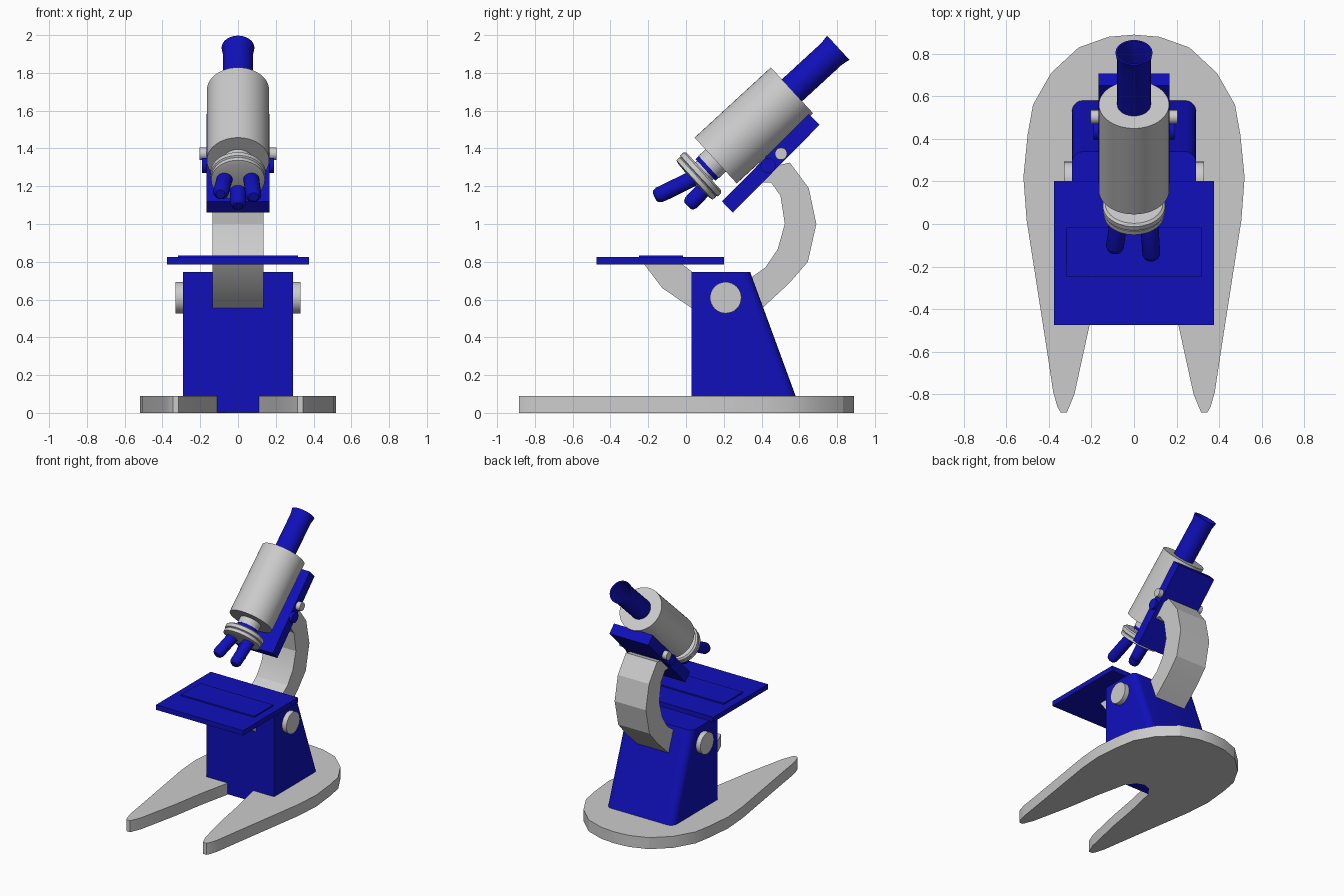
import bpy, bmesh, math
from mathutils import Vector

if "Cube" in bpy.data.objects:
    bpy.data.objects.remove(bpy.data.objects["Cube"])

BLUE = bpy.data.materials.new("blue_paint")
BLUE.diffuse_color = (0.005, 0.005, 0.5, 1)
BLUE.use_nodes = True
BLUE.node_tree.nodes["Principled BSDF"].inputs["Base Color"].default_value = BLUE.diffuse_color


def finish(name, bm, mat=None, smooth=30):
    bmesh.ops.remove_doubles(bm, verts=bm.verts, dist=1e-5)
    bmesh.ops.recalc_face_normals(bm, faces=bm.faces)
    mesh = bpy.data.meshes.new(name)
    bm.to_mesh(mesh)
    bm.free()
    ob = bpy.data.objects.new(name, mesh)
    bpy.context.collection.objects.link(ob)
    if mat:
        mesh.materials.append(mat)
    bpy.ops.object.select_all(action='DESELECT')
    ob.select_set(True)
    bpy.context.view_layer.objects.active = ob
    if smooth:
        bpy.ops.object.shade_smooth_by_angle(angle=math.radians(smooth))
    return ob


def prism(name, pts, lo, hi, axis, mat=None, smooth=20):
    """Extrude a profile: axis 'x' takes (y, z) points, axis 'z' takes (x, y)."""
    bm = bmesh.new()
    place = (lambda p, h: (h, *p)) if axis == 'x' else (lambda p, h: (*p, h))
    face = bm.faces.new([bm.verts.new(place(p, lo)) for p in pts])
    new = bmesh.ops.extrude_face_region(bm, geom=[face])["geom"]
    offset = Vector(place((0, 0), hi - lo))
    bmesh.ops.translate(bm, vec=offset, verts=[v for v in new if isinstance(v, bmesh.types.BMVert)])
    return finish(name, bm, mat, smooth)


def lathe(name, profile, origin, direction, mat=None, n=32):
    """Revolve (radius, distance) points around a line."""
    bm = bmesh.new()
    rot = Vector(direction).to_track_quat('Z', 'Y')
    rings = []
    for r, t in profile:
        rings.append([bm.verts.new(Vector(origin) + rot @ Vector(
            (r * math.cos(2 * math.pi * i / n), r * math.sin(2 * math.pi * i / n), t)))
            for i in range(n)])
    for a, b in zip(rings, rings[1:]):
        for i in range(n):
            j = (i + 1) % n
            bm.faces.new((a[i], a[j], b[j], b[i]))
    return finish(name, bm, mat)


def rect(x0, x1, y0, y1):
    return [(x0, y0), (x1, y0), (x1, y1), (x0, y1)]


# Horseshoe base
half = [(0.12, 0.88), (0.26, 0.83), (0.39, 0.71), (0.475, 0.56), (0.50, 0.42), (0.52, 0.22),
        (0.505, 0.02), (0.41, -0.59), (0.38, -0.79), (0.36, -0.86), (0.345, -0.885), (0.315, -0.885),
        (0.28, -0.80), (0.21, -0.48), (0.165, -0.22), (0.11, 0.03), (0.06, 0.10)]
outline = [(0, 0.89)] + half + [(0, 0.12)] + [(-x, y) for x, y in reversed(half)]
prism("base", outline, 0, 0.09, 'z')

# Pillar, with its rear edges rounded
pillar = prism("pillar", [(0.03, 0.003), (0.03, 0.745), (0.34, 0.745), (0.612, 0.003)],
               -0.292, 0.292, 'x', BLUE, 0)
bm = bmesh.new()
bm.from_mesh(pillar.data)
rear = [e for e in bm.edges if abs(e.verts[0].co.z - e.verts[1].co.z) > 0.5
        and min(v.co.y for v in e.verts) > 0.2]
bmesh.ops.bevel(bm, geom=rear, offset=0.05, segments=5, profile=0.5, affect='EDGES')
bm.to_mesh(pillar.data)
bm.free()
bpy.ops.object.shade_smooth_by_angle(angle=math.radians(30))

# Pivot knob through the pillar
lathe("pivot_knob", [(0, -0.33), (0.083, -0.33), (0.083, 0.33), (0, 0.33)],
      (0, 0.21, 0.61), (1, 0, 0))

# Faceted curved arm
outer = [(-0.22, 0.785), (-0.125, 0.66), (0.03, 0.555), (0.22, 0.53), (0.41, 0.56), (0.55, 0.69),
         (0.645, 0.80), (0.69, 1.0), (0.65, 1.19), (0.55, 1.325), (0.44, 1.30)]
inner = [(0.36, 1.22), (0.45, 1.22), (0.50, 1.15), (0.523, 1.0), (0.485, 0.865), (0.42, 0.77),
         (0.35, 0.72), (0.22, 0.69), (0.035, 0.745), (-0.02, 0.787)]
prism("arm", outer + inner, -0.135, 0.135, 'x')

# Stage with slide plate
prism("stage", rect(-0.377, 0.377, -0.475, 0.202), 0.785, 0.824, 'z', BLUE)
prism("slide", rect(-0.317, 0.317, -0.25, -0.015), 0.82, 0.834, 'z', BLUE)

# Tilted bracket and focus knobs
prism("bracket", [(0.248, 1.06), (0.707, 1.525), (0.65, 1.583), (0.19, 1.12)],
      -0.168, 0.168, 'x', BLUE)
lathe("fine_focus_knob", [(0, -0.19), (0.04, -0.19), (0.04, 0.19), (0, 0.19)],
      (0, 0.435, 1.31), (1, 0, 0), BLUE, 24)
lathe("coarse_focus_knob", [(0, -0.204), (0.032, -0.204), (0.032, 0.204), (0, 0.204)],
      (0, 0.503, 1.372), (1, 0, 0), None, 24)

# Optical tube parts along one tilted axis, measured from the barrel's lower end
foot, axis = (0, 0.157, 1.336), (0, 0.736, 0.677)
lathe("barrel", [(0, 0), (0.165, 0), (0.165, 0.549), (0, 0.549)], foot, axis, None, 48)
lathe("eyepiece", [(0, 0.54), (0.079, 0.54), (0.079, 0.835), (0.087, 0.882),
                   (0.078, 0.882), (0.068, 0.835), (0.068, 0.555), (0, 0.555)], foot, axis, BLUE)
lathe("neck", [(0, 0.01), (0.08, 0.01), (0.08, -0.05), (0.065, -0.05), (0.065, -0.09), (0, -0.09)],
      foot, axis)
lathe("neck_ring", [(0, -0.05), (0.078, -0.05), (0.078, -0.073), (0, -0.073)], foot, axis, BLUE)
lathe("turret", [(0, -0.085), (0.135, -0.085), (0.147, -0.095), (0.147, -0.12), (0.138, -0.125),
                 (0.142, -0.13), (0.142, -0.152), (0.12, -0.158), (0, -0.165)], foot, axis, None, 40)

# Three splayed objectives
for name, base, tip in [("objective_right", (0.07, 0.035, 1.24), (0.083, -0.165, 1.143)),
                        ("objective_left", (-0.07, 0.035, 1.24), (-0.093, -0.13, 1.158)),
                        ("objective_middle", (0, 0.10, 1.19), (0, 0.01, 1.095))]:
    d = Vector(tip) - Vector(base)
    L = d.length
    lathe(name, [(0, 0), (0.042, 0), (0.042, L - 0.025), (0.033, L - 0.006), (0.025, L), (0, L)],
          base, d, BLUE, 24)
